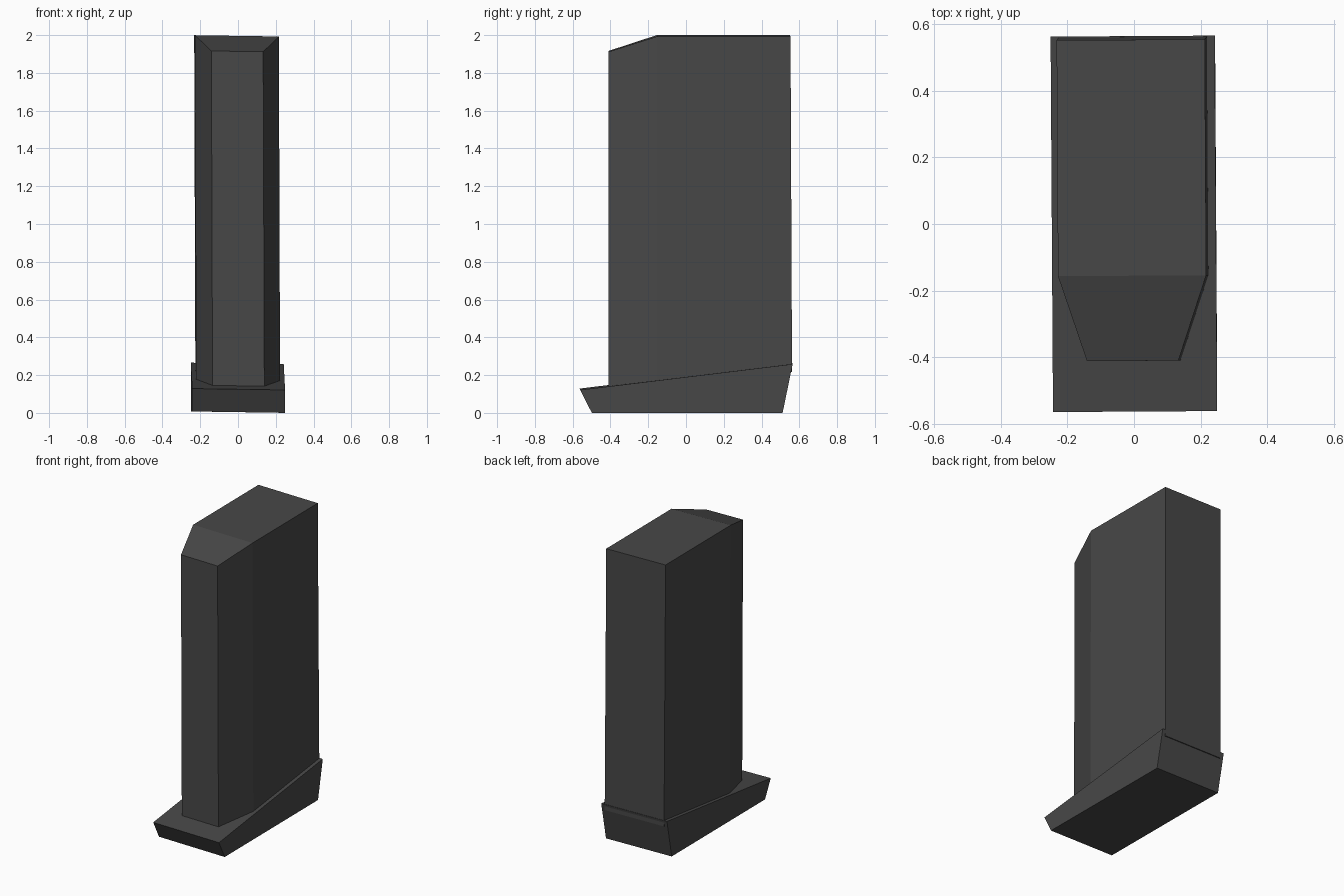
import bpy, bmesh

if "Cube" in bpy.data.objects:
    bpy.data.objects.remove(bpy.data.objects["Cube"])

mat = bpy.data.materials.new("dark grey")
mat.diffuse_color = (0.064, 0.064, 0.064, 1)
mat.use_nodes = True
mat.node_tree.nodes["Principled BSDF"].inputs["Base Color"].default_value = mat.diffuse_color


def lean(x, y, z):
    # the whole model sits very slightly askew
    return (x - 0.0035 * (z - 0.1) - 0.006 * y, y + 0.006 * x, z - 0.015 * x)


def loft(name, ring_a, ring_b):
    """Closed solid between two matching rings of points."""
    bm = bmesh.new()
    a = [bm.verts.new(lean(*p)) for p in ring_a]
    b = [bm.verts.new(lean(*p)) for p in ring_b]
    n = len(a)
    for i in range(n):
        j = (i + 1) % n
        bm.faces.new((a[i], a[j], b[j], b[i]))
    caps = [bm.faces.new(a), bm.faces.new(b)]
    bmesh.ops.recalc_face_normals(bm, faces=bm.faces)
    bmesh.ops.triangulate(bm, faces=[f for f in caps if n == 6])
    mesh = bpy.data.meshes.new(name)
    bm.to_mesh(mesh)
    bm.free()
    mesh.materials.append(mat)
    obj = bpy.data.objects.new(name, mesh)
    bpy.context.collection.objects.link(obj)
    return obj


# base plate: wedge side profile (y, z) stretched across the width
profile = [(-0.562, 0.125), (-0.50, 0.004), (0.51, 0.004), (0.563, 0.262)]
loft("base_plate",
     [(-0.246, y, z) for y, z in profile],
     [(0.246, y, z) for y, z in profile])

# tall body: tapered-front outline, front of the top slopes down
half = [(0.137, -0.41, 1.914), (0.222, -0.155, 1.996), (0.222, 0.552, 1.996)]
top = half + [(-x, y, z) for x, y, z in reversed(half)]
bottom = [(x, y + (0.008 if y > 0.5 else 0), 0.185 + 0.12 * y - 0.03)
          for x, y, z in top]
loft("body", bottom, top)
